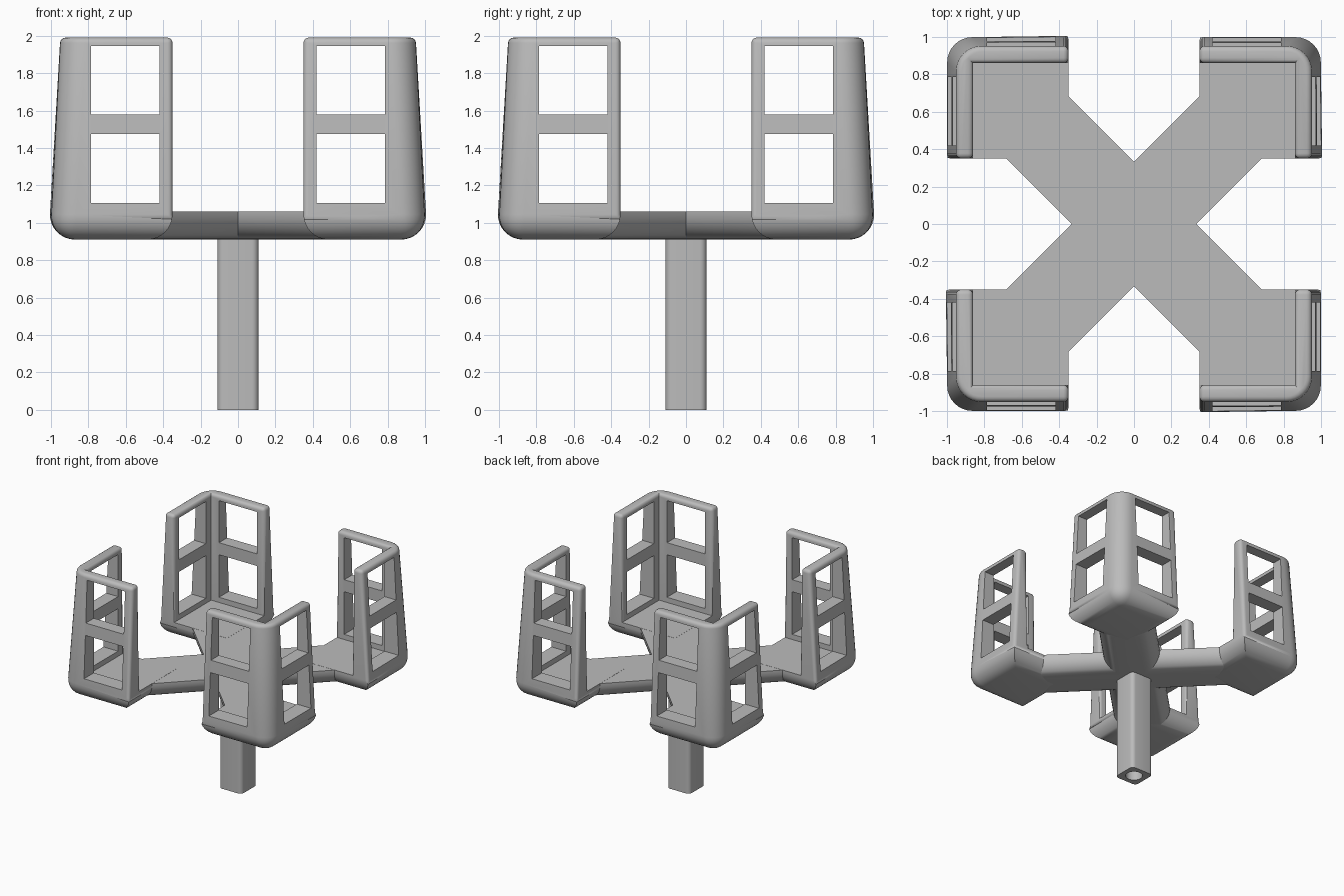
import bpy, bmesh, math
from mathutils import Vector

cube = bpy.data.objects.get("Cube")
if cube:
    bpy.data.objects.remove(cube, do_unlink=True)

grey = bpy.data.materials.new("plain grey")
grey.use_nodes = True
COLOR = (0.5, 0.5, 0.5, 1)
grey.diffuse_color = COLOR
grey.node_tree.nodes["Principled BSDF"].inputs["Base Color"].default_value = COLOR

FLOOR, BASE, TOP = 1.06, 0.91, 1.99
INNER, WALL = 0.35, 0.86


def make(name, bm):
    bmesh.ops.recalc_face_normals(bm, faces=bm.faces)
    mesh = bpy.data.meshes.new(name)
    bm.to_mesh(mesh)
    bm.free()
    mesh.materials.append(grey)
    obj = bpy.data.objects.new(name, mesh)
    bpy.context.collection.objects.link(obj)
    return obj


def box(lo, hi):
    bm = bmesh.new()
    bmesh.ops.create_cube(bm, size=1)
    for v in bm.verts:
        v.co = Vector([l if c < 0 else h for c, l, h in zip(v.co, lo, hi)])
    return bm


def bevel(bm, edges, width, segments):
    bmesh.ops.bevel(bm, geom=edges, offset=width, segments=segments,
                    profile=0.5, affect='EDGES', clamp_overlap=True)


def activate(obj):
    bpy.ops.object.select_all(action='DESELECT')
    obj.select_set(True)
    bpy.context.view_layer.objects.active = obj


def cut(obj, cutter):
    activate(obj)
    mod = obj.modifiers.new("cut", 'BOOLEAN')
    mod.operation, mod.solver, mod.object = 'DIFFERENCE', 'EXACT', cutter
    bpy.ops.object.modifier_apply(modifier=mod.name)
    bpy.data.objects.remove(cutter, do_unlink=True)


def smooth(obj):
    activate(obj)
    bpy.ops.object.shade_smooth_by_angle(angle=math.radians(35))


def mid(e):
    return (e.verts[0].co + e.verts[1].co) / 2


# Corner bracket: tapered block with rounded base and outer corner
bm = box((INNER, INNER, BASE), (1.006, 1.006, TOP))
for v in bm.verts:
    if v.co.z > FLOOR:
        v.co.x, v.co.y = min(v.co.x, 0.95), min(v.co.y, 0.95)
bevel(bm, [e for e in bm.edges if mid(e).z < BASE + 0.01
           or min(mid(e).x, mid(e).y) > 0.9], 0.135, 8)
bracket = make("front_left_bracket", bm)

# Hollow out the inside, leaving two walls and a floor
cut(bracket, make("hollow_cutter", box((0, 0, FLOOR), (WALL, WALL, 2.3))))

# Round the rims and free ends of the walls
bm = bmesh.new()
bm.from_mesh(bracket.data)
bmesh.ops.dissolve_limit(bm, angle_limit=0.01, verts=bm.verts, edges=bm.edges)
rims = [e for e in bm.edges if e.is_manifold and e.is_convex
        and e.calc_face_angle(0) > math.radians(40) and mid(e).z > FLOOR + 0.02]
bevel(bm, rims, 0.028, 4)
bm.to_mesh(bracket.data)
bm.free()

# Two windows in each wall
for z0, z1 in ((1.105, 1.475), (1.58, 1.945)):
    cut(bracket, make("window_cutter", box((0.42, 0.8, z0), (0.785, 1.2, z1))))
    cut(bracket, make("window_cutter", box((0.8, 0.42, z0), (1.2, 0.785, z1))))
smooth(bracket)

# Repeat the bracket at every corner
bracket.rotation_euler.z = -math.pi / 2
for i, name in enumerate(("back_left", "back_right", "front_right")):
    copy = bracket.copy()
    copy.data = bracket.data.copy()
    copy.name = name + "_bracket"
    copy.rotation_euler.z = i * math.pi / 2
    bpy.context.collection.objects.link(copy)

# Crossed arms with rounded undersides, just below the bracket floors
bm = bmesh.new()
NOTCH, REACH = 0.332, 0.6
h = NOTCH / 2
corner = [(NOTCH, 0), (REACH + h, REACH - h), (REACH - h, REACH + h)]
outline = []
for i in range(4):
    a = i * math.pi / 2
    c, s = math.cos(a), math.sin(a)
    outline += [bm.verts.new((x * c - y * s, x * s + y * c, BASE + 0.001)) for x, y in corner]
face = bm.faces.new(outline)
side = bmesh.ops.extrude_face_region(bm, geom=[face])
for v in side["geom"]:
    if isinstance(v, bmesh.types.BMVert):
        v.co.z = FLOOR - 0.001
bmesh.ops.recalc_face_normals(bm, faces=bm.faces)
bevel(bm, [e for e in bm.edges if mid(e).z < BASE + 0.01], 0.134, 8)
smooth(make("crossed_arms", bm))

# Square stem with rounded corners and a bored socket
bm = box((-0.11, -0.11, 0), (0.11, 0.11, 0.95))
bevel(bm, [e for e in bm.edges if abs(e.verts[0].co.z - e.verts[1].co.z) > 0.5], 0.035, 5)
stem = make("stem", bm)
bm = bmesh.new()
bmesh.ops.create_cone(bm, cap_ends=True, segments=32, radius1=0.07, radius2=0.07, depth=1.6)
cut(stem, make("socket_cutter", bm))
smooth(stem)
